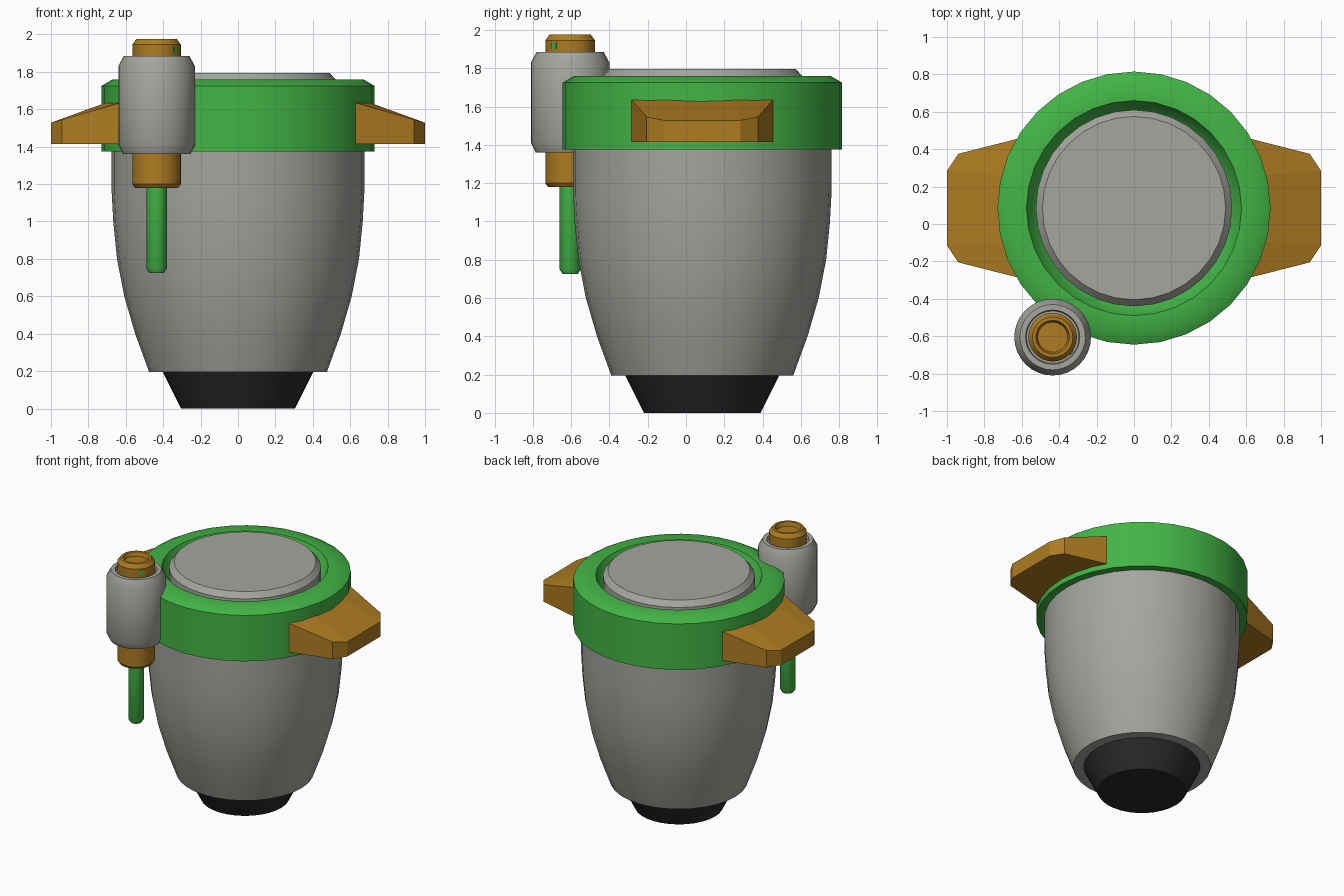
import bpy
import bmesh
from math import cos, sin, pi, radians

cube = bpy.data.objects.get("Cube")
if cube:
    bpy.data.objects.remove(cube, do_unlink=True)


def material(name, rgb):
    m = bpy.data.materials.new(name)
    m.use_nodes = True
    m.diffuse_color = (*rgb, 1)
    m.node_tree.nodes["Principled BSDF"].inputs["Base Color"].default_value = (*rgb, 1)
    return m


GREY = material("warm grey", (0.38, 0.38, 0.35))
GREEN = material("bright green", (0.055, 0.46, 0.06))
ORANGE = material("amber", (0.42, 0.2, 0.015))
BLACK = material("charcoal", (0.022, 0.022, 0.022))

POT = (0, 0.085)           # axis of the main vessel
TUBE = (-0.435, -0.605)    # axis of the side cylinder


def finish(name, bm, mat, smooth=True):
    bmesh.ops.recalc_face_normals(bm, faces=bm.faces)
    mesh = bpy.data.meshes.new(name)
    bm.to_mesh(mesh)
    bm.free()
    mesh.materials.append(mat)
    obj = bpy.data.objects.new(name, mesh)
    bpy.context.collection.objects.link(obj)
    if smooth:
        bpy.ops.object.select_all(action="DESELECT")
        obj.select_set(True)
        bpy.context.view_layer.objects.active = obj
        bpy.ops.object.shade_smooth_by_angle(angle=radians(35))
    return obj


def lathe(name, axis, profile, mat, sides=32, closed=False):
    """Revolve (radius, z) points; cap both ends, or join them if closed."""
    bm = bmesh.new()
    rings = [[bm.verts.new((axis[0] + r * cos(2 * pi * i / sides),
                            axis[1] + r * sin(2 * pi * i / sides), z))
              for i in range(sides)] for r, z in profile]
    pairs = list(zip(rings, rings[1:]))
    if closed:
        pairs.append((rings[-1], rings[0]))
    else:
        bm.faces.new(rings[0])
        bm.faces.new(rings[-1])
    for a, b in pairs:
        for i in range(sides):
            j = (i + 1) % sides
            bm.faces.new((a[i], a[j], b[j], b[i]))
    return finish(name, bm, mat)


# Main vessel
lathe("base", POT, [(0.305, 0), (0.405, 0.2)], BLACK)
lathe("body", POT, [(0.475, 0.195), (0.55, 0.4), (0.608, 0.6), (0.647, 0.8),
                    (0.667, 1.0), (0.675, 1.15), (0.675, 1.6)], GREY)
lathe("collar", POT, [(0.6, 1.375), (0.73, 1.375), (0.73, 1.725), (0.67, 1.76),
                      (0.575, 1.76), (0.53, 1.66), (0.5, 1.64)], GREEN, closed=True)
lathe("lid", POT, [(0.525, 1.6), (0.525, 1.755), (0.49, 1.795)], GREY)


# Wedge handles: inner edge follows the collar, top slopes down outwards
def handle(name, side):
    bm = bmesh.new()
    inner = [(0.728 * cos(radians(a)), 0.728 * sin(radians(a)), 1.635)
             for a in (-30.5, -14, 14, 30.5)]
    outer = [(0.94, -0.29, 1.545), (1.0, -0.2, 1.528),
             (1.0, 0.2, 1.528), (0.94, 0.29, 1.545)]
    outline = inner + outer[::-1]
    top = [bm.verts.new((side * x, y + POT[1], z)) for x, y, z in outline]
    low = [bm.verts.new((side * x, y + POT[1], 1.415)) for x, y, z in outline]
    for i in range(8):
        j = (i + 1) % 8
        bm.faces.new((top[i], top[j], low[j], low[i]))
    for ring in (top, low):
        for i in range(3):
            bm.faces.new((ring[i], ring[i + 1], ring[6 - i], ring[7 - i]))
    finish(name, bm, ORANGE, smooth=False)


handle("left_handle", 1)
handle("right_handle", -1)

# Side cylinder with its cap, collar and rod
lathe("cylinder", TUBE, [(0.18, 1.36), (0.205, 1.41), (0.205, 1.83), (0.175, 1.885),
                         (0.145, 1.885), (0.14, 1.86)], GREY)
lathe("cylinder_cap", TUBE, [(0.13, 1.85), (0.13, 1.945), (0.108, 1.975),
                             (0.09, 1.975), (0.08, 1.945)], ORANGE)
lathe("cylinder_socket", TUBE, [(0.115, 1.18), (0.13, 1.2), (0.13, 1.4)], ORANGE)
lathe("rod", TUBE, [(0.04, 0.725), (0.055, 0.75), (0.055, 1.2)], GREEN, sides=16)

# Small indicator on the cap
bm = bmesh.new()
bmesh.ops.create_cube(bm, size=1)
bmesh.ops.scale(bm, vec=(0.008, 0.03, 0.035), verts=bm.verts)
light = finish("cap_indicator", bm, GREEN, smooth=False)
angle = radians(-40)
light.location = (TUBE[0] + 0.13 * cos(angle), TUBE[1] + 0.13 * sin(angle), 1.918)
light.rotation_euler.z = angle
